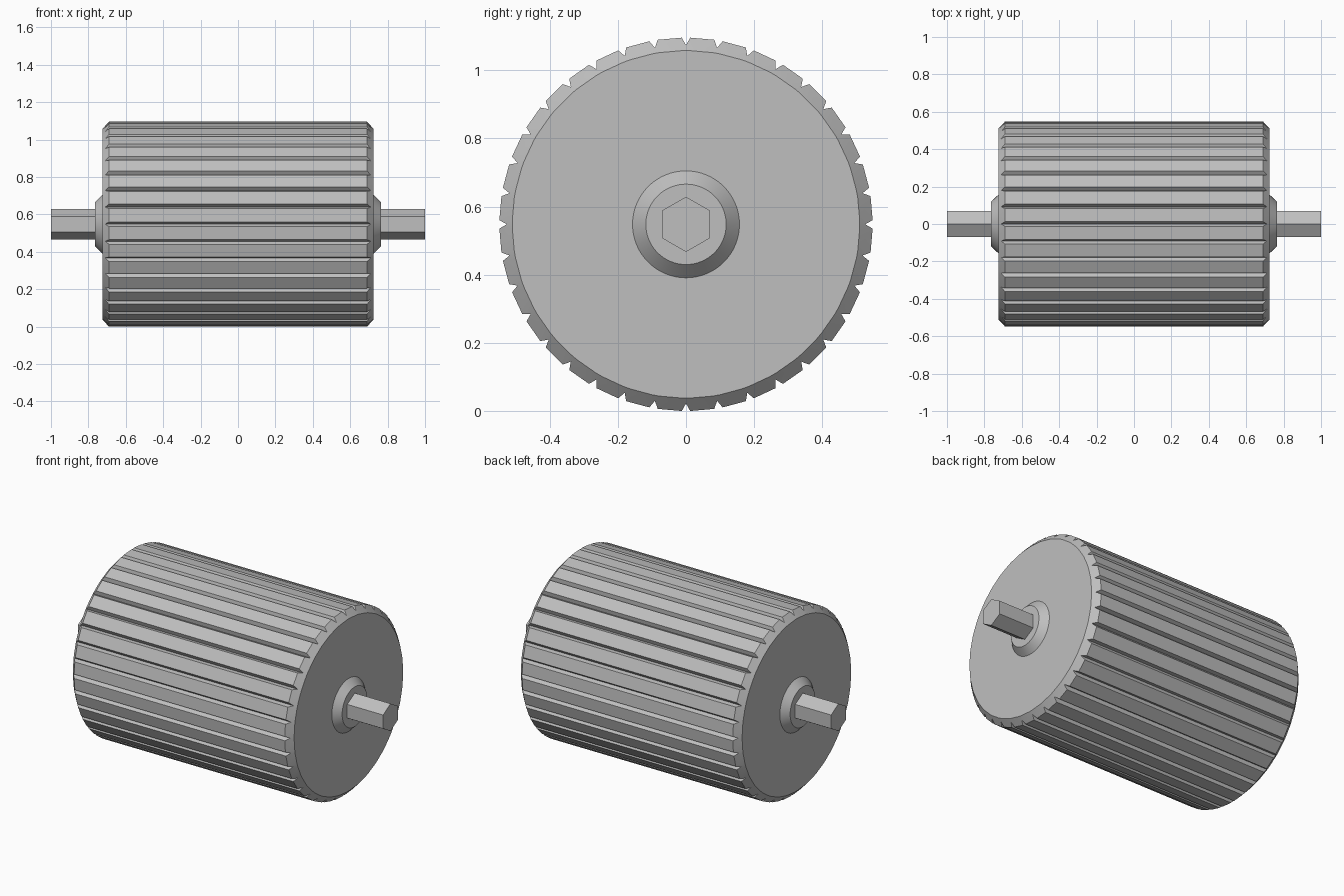
import bpy, bmesh
from math import radians, cos, sin, pi

cube = bpy.data.objects.get("Cube")
if cube:
    bpy.data.objects.remove(cube, do_unlink=True)

AXIS_Z = 0.548     # height of the roller axis
GROOVES = 36

steel = bpy.data.materials.new("light_grey_steel")
steel.use_nodes = True
grey = (0.52, 0.52, 0.52, 1)
steel.diffuse_color = grey
steel.node_tree.nodes["Principled BSDF"].inputs["Base Color"].default_value = grey


def loft(name, rings):
    """Bridge rings of (x, radius, angle) points along x and cap both ends."""
    bm = bmesh.new()
    loops = [[bm.verts.new((x, r * sin(a), r * cos(a))) for x, r, a in ring]
             for ring in rings]
    n = len(loops[0])
    for low, high in zip(loops, loops[1:]):
        for i in range(n):
            j = (i + 1) % n
            bm.faces.new((low[i], low[j], high[j], high[i]))
    bm.faces.new(loops[0])
    bm.faces.new(loops[-1])
    bmesh.ops.recalc_face_normals(bm, faces=bm.faces)
    mesh = bpy.data.meshes.new(name)
    bm.to_mesh(mesh)
    bm.free()
    mesh.materials.append(steel)
    obj = bpy.data.objects.new(name, mesh)
    obj.location.z = AXIS_Z
    bpy.context.collection.objects.link(obj)
    bpy.ops.object.select_all(action='DESELECT')
    obj.select_set(True)
    bpy.context.view_layer.objects.active = obj
    bpy.ops.object.shade_smooth_by_angle(angle=radians(25))
    return obj


def circle(x, radius, sides):
    return [(x, radius, 2 * pi * i / sides) for i in range(sides)]


# Grooved drum: the V grooves run out through the chamfered rims
def drum_ring(side, on_cap):
    ring = []
    for i in range(GROOVES):
        centre = 2 * pi * i / GROOVES
        for offset, x, radius in ((-1.3, 0.69, 0.548), (0, 0.71, 0.526), (1.3, 0.69, 0.548)):
            if on_cap:
                x, radius = 0.725, 0.51
            ring.append((side * x, radius, centre + radians(offset)))
    return ring


loft("grooved_drum", [drum_ring(-1, True), drum_ring(-1, False),
                      drum_ring(1, False), drum_ring(1, True)])

# Conical collar and hexagonal shaft stub on each end
for side, label in ((1, "left"), (-1, "right")):
    loft(label + "_collar", [circle(side * 0.725, 0.157, 64),
                             circle(side * 0.765, 0.118, 64)])
    loft(label + "_hex_shaft", [circle(side * 0.76, 0.081, 6),
                                circle(side * 1.0, 0.081, 6)])
